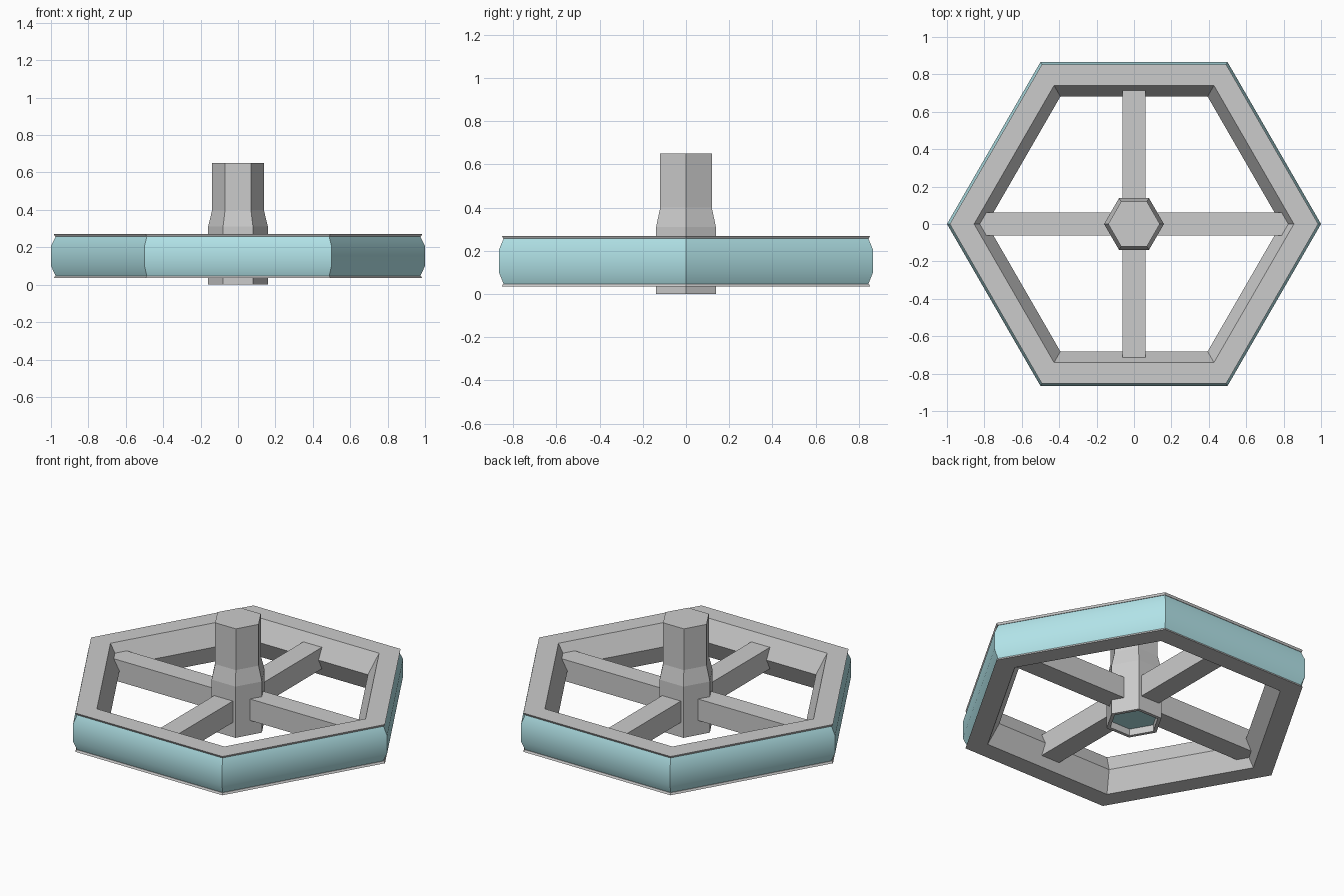
import bpy, bmesh
from math import cos, sin, pi, radians

if "Cube" in bpy.data.objects:
    bpy.data.objects.remove(bpy.data.objects["Cube"])

teal = bpy.data.materials.new("teal")
teal.diffuse_color = (0.45, 0.78, 0.82, 1)
teal.use_nodes = True
teal.node_tree.nodes["Principled BSDF"].inputs["Base Color"].default_value = teal.diffuse_color


def hex_loft(name, profile, closed=False, mat=None, smooth=False):
    """Sweep (radius, z) points round six sides; closed = ring, otherwise capped ends."""
    bm = bmesh.new()
    rings = [[bm.verts.new((r * cos(i * pi / 3), r * sin(i * pi / 3), z)) for i in range(6)]
             for r, z in profile]
    pairs = list(zip(rings, rings[1:]))
    if closed:
        pairs.append((rings[-1], rings[0]))
    else:
        bm.faces.new(rings[0])
        bm.faces.new(rings[-1])
    for a, b in pairs:
        for i in range(6):
            j = (i + 1) % 6
            bm.faces.new((a[i], a[j], b[j], b[i]))
    bmesh.ops.recalc_face_normals(bm, faces=bm.faces)
    mesh = bpy.data.meshes.new(name)
    bm.to_mesh(mesh)
    bm.free()
    obj = bpy.data.objects.new(name, mesh)
    bpy.context.collection.objects.link(obj)
    if mat:
        mesh.materials.append(mat)
    if smooth:
        bpy.ops.object.select_all(action='DESELECT')
        obj.select_set(True)
        bpy.context.view_layer.objects.active = obj
        bpy.ops.object.shade_smooth_by_angle(angle=radians(30))
    return obj


def spoke(name, size):
    bpy.ops.mesh.primitive_cube_add(size=1, location=(0, 0, 0.153))
    obj = bpy.context.object
    obj.name = name
    obj.scale = size


# Rim: thin flanges outside, V-shaped ridge inside
hex_loft("rim", [(0.855, 0.27), (0.985, 0.27), (0.978, 0.258), (0.95, 0.258),
                 (0.95, 0.047), (0.978, 0.047), (0.985, 0.035), (0.855, 0.035),
                 (0.787, 0.153)], closed=True)

# Coloured tread band between the flanges
hex_loft("tread", [(0.94, 0.26), (0.974, 0.26), (1.0, 0.205), (1.0, 0.10),
                   (0.974, 0.045), (0.94, 0.045)], closed=True, mat=teal, smooth=True)

# Crossed spokes, ends buried in the rim
spoke("spoke_x", (1.68, 0.125, 0.13))
spoke("spoke_y", (0.125, 1.46, 0.13))

# Hub with tapered shaft and a recess underneath
hex_loft("hub", [(0.138, 0.05), (0.138, 0.0), (0.16, 0.0), (0.16, 0.31),
                 (0.138, 0.40), (0.138, 0.65)])

# Coloured plug in the recess
hex_loft("hub_plug", [(0.137, 0.04), (0.137, 0.06)], mat=teal)
